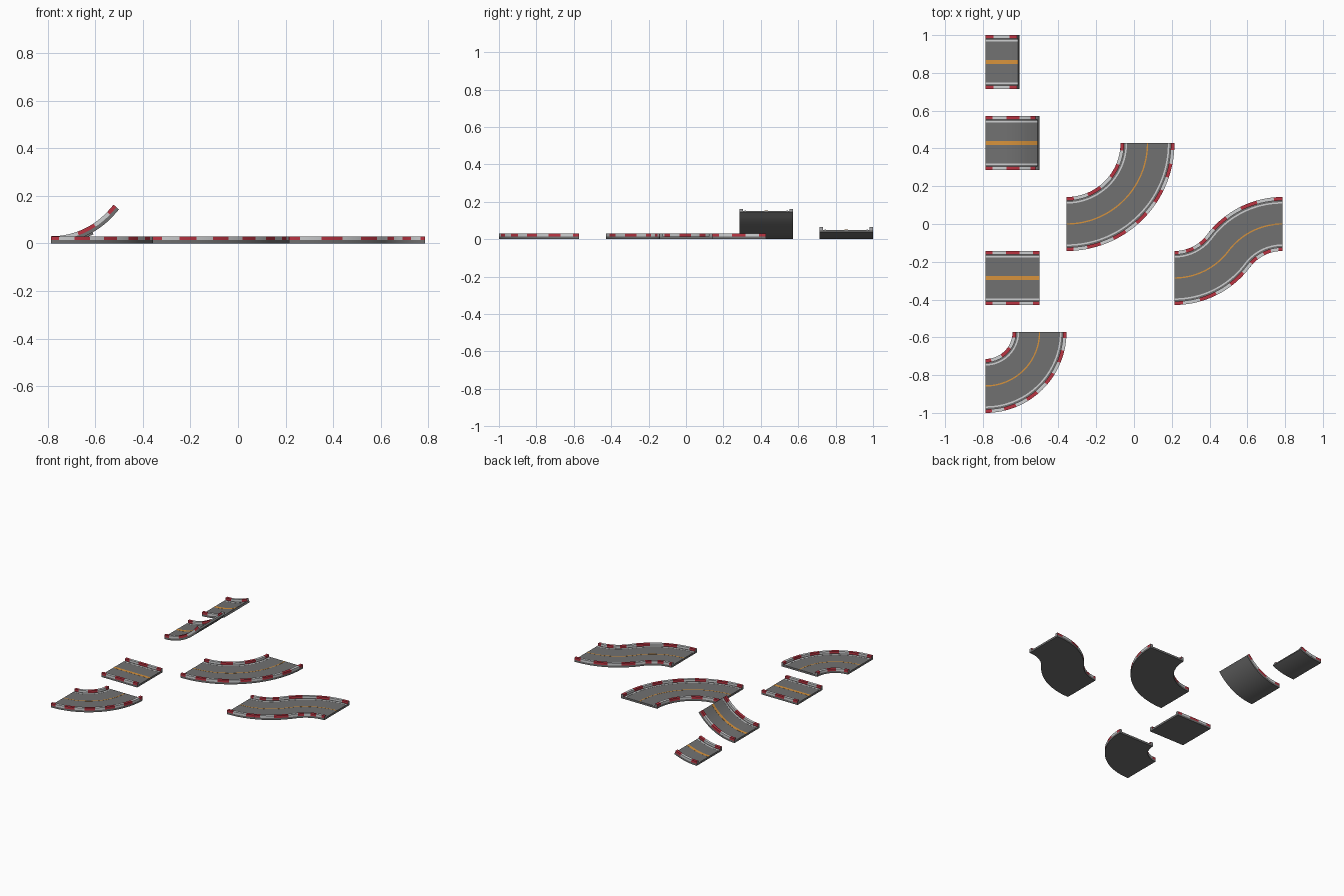
import bpy, bmesh, math
from mathutils import Vector

if "Cube" in bpy.data.objects:
    bpy.data.objects.remove(bpy.data.objects["Cube"])

U = 1 / 7             # grid unit, half of the track width
ROAD, TOP = 0.014, 0.030
KERB = 0.019


def material(name, rgb):
    m = bpy.data.materials.new(name)
    m.diffuse_color = (*rgb, 1)
    m.use_nodes = True
    m.node_tree.nodes["Principled BSDF"].inputs["Base Color"].default_value = m.diffuse_color
    return m


ASPHALT = material("asphalt grey", (0.165, 0.165, 0.165))
RED = material("kerb red", (0.50, 0.035, 0.055))
WHITE = material("kerb white", (0.62, 0.63, 0.64))
ORANGE = material("line orange", (0.68, 0.29, 0.045))
CAP = material("cap grey", (0.32, 0.32, 0.33))


def frame(path, t):
    """Position, left and up at fraction t of a path made of (length, turn) pieces."""
    start, pieces, vertical = path
    s = t * sum(p[0] for p in pieces)
    x = y = head = 0.0
    for length, turn in pieces:
        d = min(s, length)
        if d <= 0:
            break
        a = turn * d / length
        if abs(turn) < 1e-6:
            x += d * math.cos(head)
            y += d * math.sin(head)
        else:
            r = length / turn
            x += r * (math.sin(head + a) - math.sin(head))
            y += r * (math.cos(head) - math.cos(head + a))
        head += a
        s -= d
    nx, ny = -math.sin(head), math.cos(head)
    origin = Vector((start[0], start[1], 0))
    if vertical:
        return origin + Vector((x, 0, y)), Vector((0, 1, 0)), Vector((nx, 0, ny))
    return origin + Vector((x, y, 0)), Vector((nx, ny, 0)), Vector((0, 0, 1))


def sweep(name, path, lo, hi, z0, z1, steps, mats, rule=None, cap=0):
    """Sweep a rectangular section along the path."""
    bm = bmesh.new()
    rings = []
    for i in range(steps + 1):
        p, left, up = frame(path, i / steps)
        rings.append([bm.verts.new(p + left * o + up * h)
                      for o, h in ((lo, z0), (hi, z0), (hi, z1), (lo, z1))])
    for i in range(steps):
        a, b = rings[i], rings[i + 1]
        for k in range(4):
            f = bm.faces.new((a[k], a[(k + 1) % 4], b[(k + 1) % 4], b[k]))
            f.material_index = rule((i + 0.5) / steps) if rule else 0
    for ring in (rings[0], rings[-1]):
        bm.faces.new(ring).material_index = cap
    bmesh.ops.recalc_face_normals(bm, faces=bm.faces[:])
    me = bpy.data.meshes.new(name)
    bm.to_mesh(me)
    bm.free()
    for m in mats:
        me.materials.append(m)
    me.shade_smooth()
    me.set_sharp_from_angle(angle=math.radians(30))
    ob = bpy.data.objects.new(name, me)
    bpy.context.collection.objects.link(ob)


def run_length(path, offset):
    pts = []
    for i in range(65):
        p, left, up = frame(path, i / 64)
        pts.append(p + left * offset)
    return sum((b - a).length for a, b in zip(pts, pts[1:]))


def track(name, start, pieces, vertical=False, line=0.02):
    path = (start, pieces, vertical)
    # road slab
    sweep(name + "_road", path, -U, U, 0, ROAD, 48, [ASPHALT])
    # centre line
    sweep(name + "_centre_line", path, -line / 2, line / 2, ROAD - 0.001, ROAD + 0.0006, 48, [ORANGE])
    for side, label in ((1, "left"), (-1, "right")):
        # kerb in alternating red and white, red at both ends
        lo, hi = sorted((side * (U - KERB), side * U))
        n = max(1, round(run_length(path, side * U) / U))
        sweep(f"{name}_{label}_kerb", path, lo, hi, ROAD, TOP, n * 12, [RED, WHITE, CAP],
              lambda t, n=n: 1 if 0.25 < (t * n) % 1 < 0.75 else 0, 2)
        # white edge line
        lo, hi = sorted((side * (U - 0.035), side * (U - 0.027)))
        sweep(f"{name}_{label}_edge_line", path, lo, hi, ROAD - 0.001, ROAD + 0.0006, 48, [WHITE])


X0 = -5.5 * U
Q = math.pi / 2

# ramps
a = math.radians(24)
track("low_ramp", (X0, 6 * U), [(1.25 * U / math.sin(a) * a, a)], True)
a = math.radians(49)
reach = 2 * U - U / math.tan(a)
r = reach / math.tan(a / 2)
track("high_ramp", (X0, 3 * U), [(r * a, a), (U / math.sin(a) - reach, 0)], True)

# flat pieces
track("straight", (X0, -2 * U), [(2 * U, 0)])
track("tight_curve", (X0, -6 * U), [(2 * U * Q, Q)], line=0.007)
track("wide_curve", (-2.5 * U, 0), [(3 * U * Q, Q)], line=0.007)
a = 2 * math.atan(0.5)
track("s_bend", (1.5 * U, -2 * U), [(2.5 * U * a, a), (2.5 * U * a, -a)], line=0.007)
